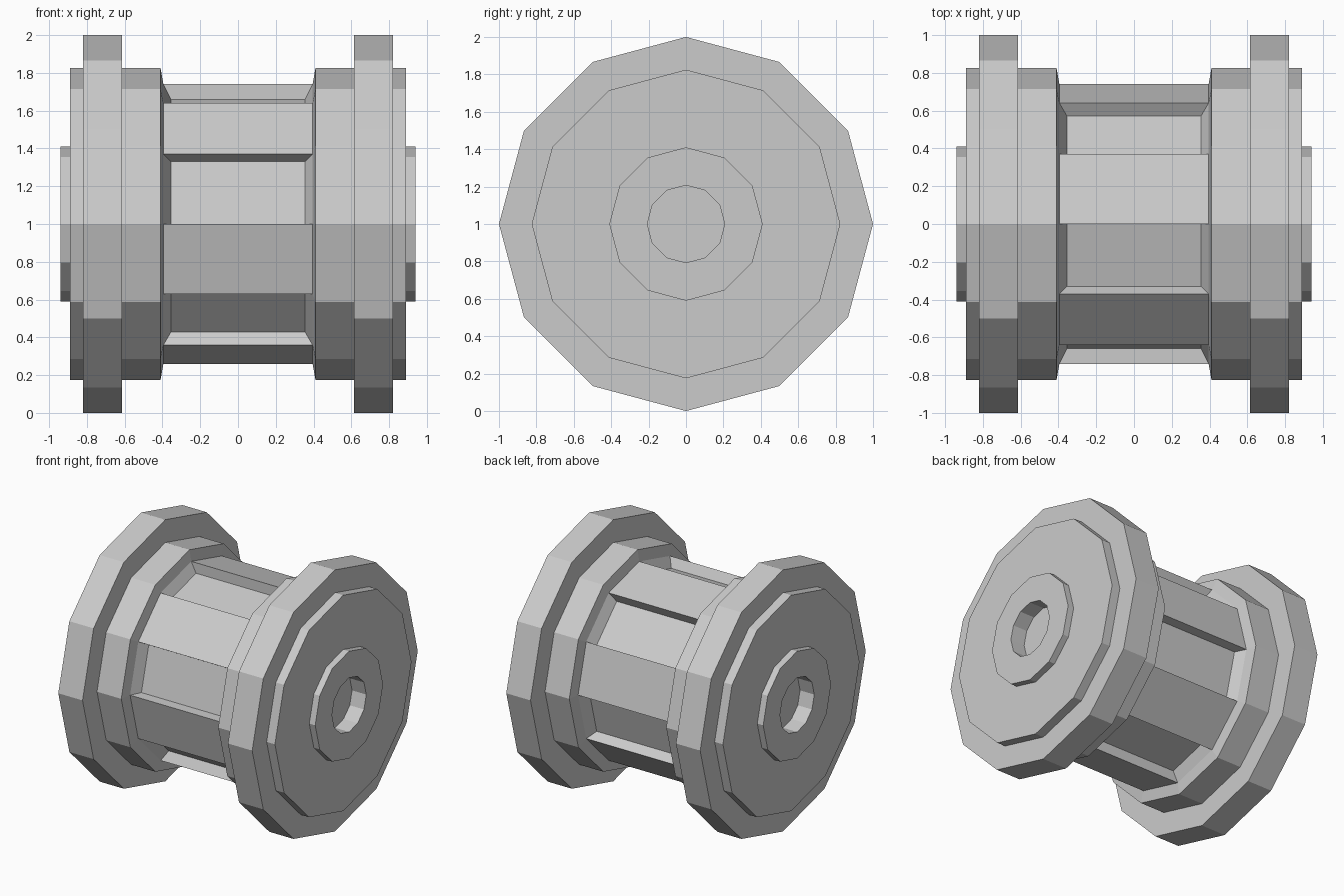
import bpy, bmesh
from math import cos, sin, tau

if "Cube" in bpy.data.objects:
    bpy.data.objects.remove(bpy.data.objects["Cube"])

SIDES = 12
AXIS_Z = 1.0


def ring(bm, x, r):
    """Ring of vertices around the x axis."""
    return [bm.verts.new((x, r * cos(tau * i / SIDES), r * sin(tau * i / SIDES)))
            for i in range(SIDES)]


def finish(bm, name):
    bmesh.ops.recalc_face_normals(bm, faces=bm.faces)
    mesh = bpy.data.meshes.new(name)
    bm.to_mesh(mesh)
    bm.free()
    obj = bpy.data.objects.new(name, mesh)
    obj.location.z = AXIS_Z
    bpy.context.collection.objects.link(obj)
    return obj


# Stepped end wheel: (x, radius) from the hub recess out to the core
wheel_profile = [(0.82, 0.207), (0.94, 0.207), (0.94, 0.41), (0.89, 0.41),
                 (0.89, 0.825), (0.82, 0.825), (0.82, 1.0), (0.615, 1.0),
                 (0.615, 0.825), (0.41, 0.825), (0.395, 0.74)]


def end_wheel(name, side):
    bm = bmesh.new()
    rings = [ring(bm, side * x, r) for x, r in wheel_profile]
    bm.faces.new(rings[0])  # floor of the hub recess
    for a, b in zip(rings, rings[1:]):
        for i in range(SIDES):
            j = (i + 1) % SIDES
            bm.faces.new((a[i], a[j], b[j], b[i]))
    bmesh.ops.recalc_face_normals(bm, faces=bm.faces)
    # The shell is open at the core, so orient it by the hub floor
    bm.faces.ensure_lookup_table()
    if bm.faces[0].normal.x * side < 0:
        bmesh.ops.reverse_faces(bm, faces=bm.faces)
    mesh = bpy.data.meshes.new(name)
    bm.to_mesh(mesh)
    bm.free()
    obj = bpy.data.objects.new(name, mesh)
    obj.location.z = AXIS_Z
    bpy.context.collection.objects.link(obj)


end_wheel("right_wheel", 1)
end_wheel("left_wheel", -1)

# Core barrel: alternating raised slats and inset grooves
bm = bmesh.new()
outer = [ring(bm, x, 0.74) for x in (-0.395, 0.395)]
inner = [ring(bm, x, 0.66) for x in (-0.355, 0.355)]
for i in range(SIDES):
    j = (i + 1) % SIDES
    rim = (outer[0][i], outer[0][j], outer[1][j], outer[1][i])
    if i % 2 == 0:
        bm.faces.new(rim[::-1])
    else:
        floor = (inner[0][i], inner[0][j], inner[1][j], inner[1][i])
        bm.faces.new(floor[::-1])
        for k in range(4):
            n = (k + 1) % 4
            bm.faces.new((rim[n], rim[k], floor[k], floor[n]))
finish(bm, "core_barrel")
